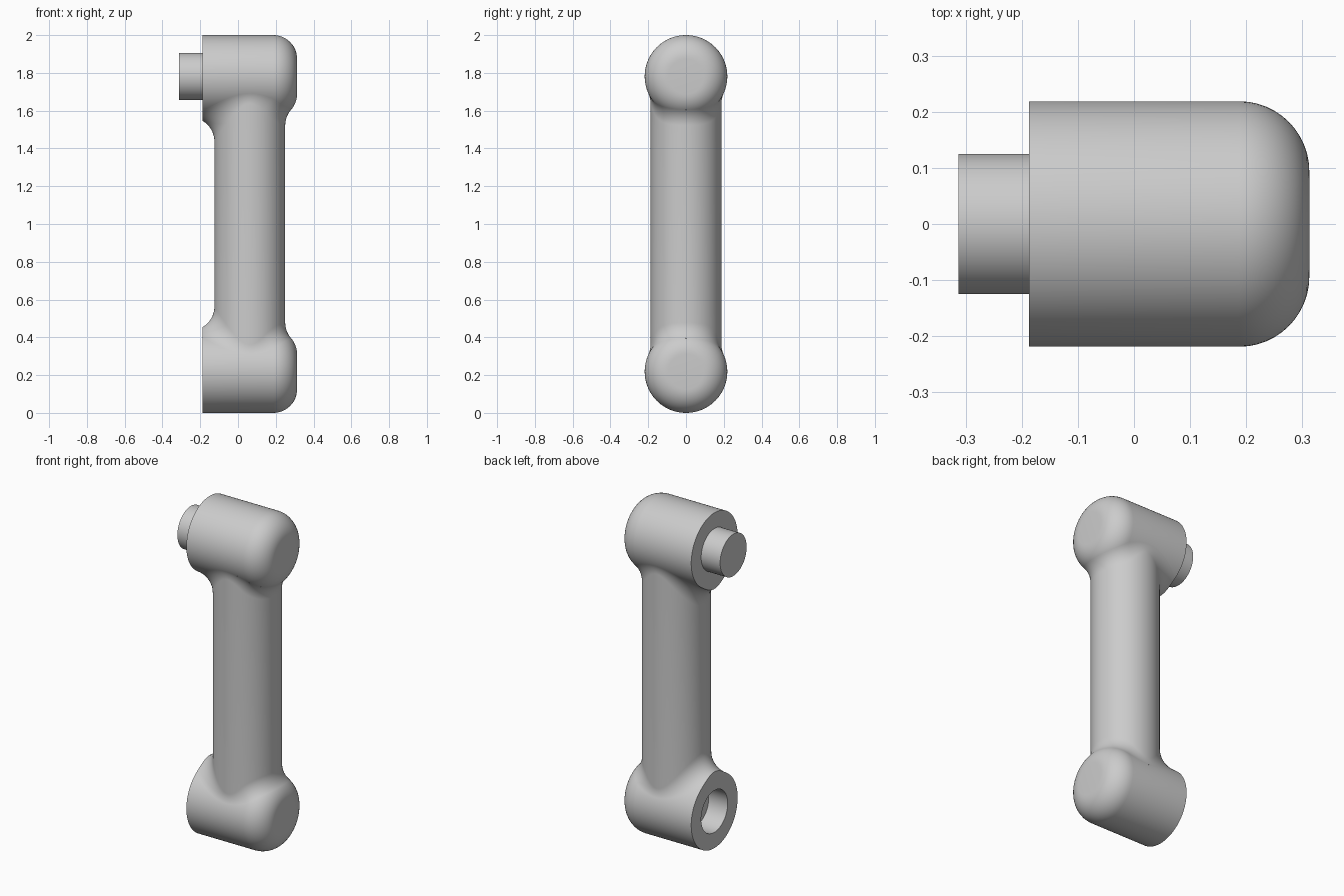
import bpy, bmesh
from math import sin, cos, pi, sqrt, radians
from mathutils import Vector

if "Cube" in bpy.data.objects:
    bpy.data.objects.remove(bpy.data.objects["Cube"], do_unlink=True)

# Main dimensions
HEAD_R = 0.21875      # joint barrel radius
EDGE_R = 0.125        # rounding of the closed barrel end, also the blend radius
CORE_R = HEAD_R - EDGE_R
PIN_R = 0.125
OPEN_X = -0.1875      # flat open end of the barrels
ROUND_X = 0.1875      # where the end rounding begins
TUBE_X, TUBE_R = 0.0625, 0.1875
TOP_Z = 2 - HEAD_R
SEGMENTS = 96

grey = bpy.data.materials.new("plain grey")
grey.use_nodes = True
grey.diffuse_color = (0.6, 0.6, 0.6, 1)
grey.node_tree.nodes["Principled BSDF"].inputs["Base Color"].default_value = (0.6, 0.6, 0.6, 1)


def finish(name, bm):
    bmesh.ops.remove_doubles(bm, verts=bm.verts[:], dist=1e-5)
    bmesh.ops.recalc_face_normals(bm, faces=bm.faces[:])
    mesh = bpy.data.meshes.new(name)
    bm.to_mesh(mesh)
    bm.free()
    mesh.materials.append(grey)
    mesh.shade_smooth()
    mesh.set_sharp_from_angle(angle=radians(35))
    obj = bpy.data.objects.new(name, mesh)
    bpy.context.collection.objects.link(obj)


def joint(name, z, step_x):
    """Barrel along x; its centre steps out to a pin or in to a socket."""
    profile = [(step_x, 0), (step_x, PIN_R), (OPEN_X, PIN_R), (OPEN_X, HEAD_R)]
    for i in range(13):
        a = pi / 2 * i / 12
        profile.append((ROUND_X + EDGE_R * sin(a), CORE_R + EDGE_R * cos(a)))
    profile.append((ROUND_X + EDGE_R, 0))
    bm = bmesh.new()
    verts = [bm.verts.new((x, 0, z + r)) for x, r in profile]
    edges = [bm.edges.new(pair) for pair in zip(verts, verts[1:])]
    bmesh.ops.spin(bm, geom=verts + edges, cent=(0, 0, z), axis=(1, 0, 0),
                   angle=2 * pi, steps=SEGMENTS)
    finish(name, bm)


def blend_path(angle):
    """Rolling-ball blend from the tube to the upper barrel at one angle."""
    radial = Vector((cos(angle), sin(angle), 0))
    ball = Vector((TUBE_X, 0, 0)) + radial * (TUBE_R + EDGE_R)
    over = max(ball.x - ROUND_X, 0)
    reach = CORE_R + sqrt((2 * EDGE_R) ** 2 - over ** 2)
    ball.z = TOP_Z - sqrt(reach ** 2 - ball.y ** 2)
    outward = Vector((0, ball.y, ball.z - TOP_Z)) / reach
    core = Vector((min(ball.x, ROUND_X), 0, TOP_Z)) + outward * CORE_R
    to_head = (core - ball).normalized()
    path = [ball + (-radial).slerp(to_head, i / 12) * EDGE_R for i in range(13)]
    return path + [Vector((TUBE_X, 0, TOP_Z - 0.16))]


# Two joint barrels: pin above, socket below
joint("upper_joint_with_pin", TOP_Z, OPEN_X - 0.125)
joint("lower_joint_with_socket", HEAD_R, OPEN_X + 0.125)

# Connecting tube with blended ends, mirrored about mid height
bm = bmesh.new()
rows = []
for s in range(SEGMENTS):
    upper = blend_path(2 * pi * s / SEGMENTS)
    lower = [Vector((p.x, p.y, 2 - p.z)) for p in reversed(upper)]
    rows.append([bm.verts.new(p) for p in lower + upper])
for s, row in enumerate(rows):
    after = rows[(s + 1) % SEGMENTS]
    for i in range(len(row) - 1):
        bm.faces.new((row[i], after[i], after[i + 1], row[i + 1]))
bmesh.ops.remove_doubles(bm, verts=bm.verts[:], dist=1e-5)

# Trim the blends flush with the open barrel ends
bmesh.ops.bisect_plane(bm, geom=bm.verts[:] + bm.edges[:] + bm.faces[:],
                       plane_co=(OPEN_X, 0, 0), plane_no=(-1, 0, 0), clear_outer=True)
bmesh.ops.holes_fill(bm, edges=[e for e in bm.edges if e.is_boundary], sides=0)
finish("connecting_tube", bm)
